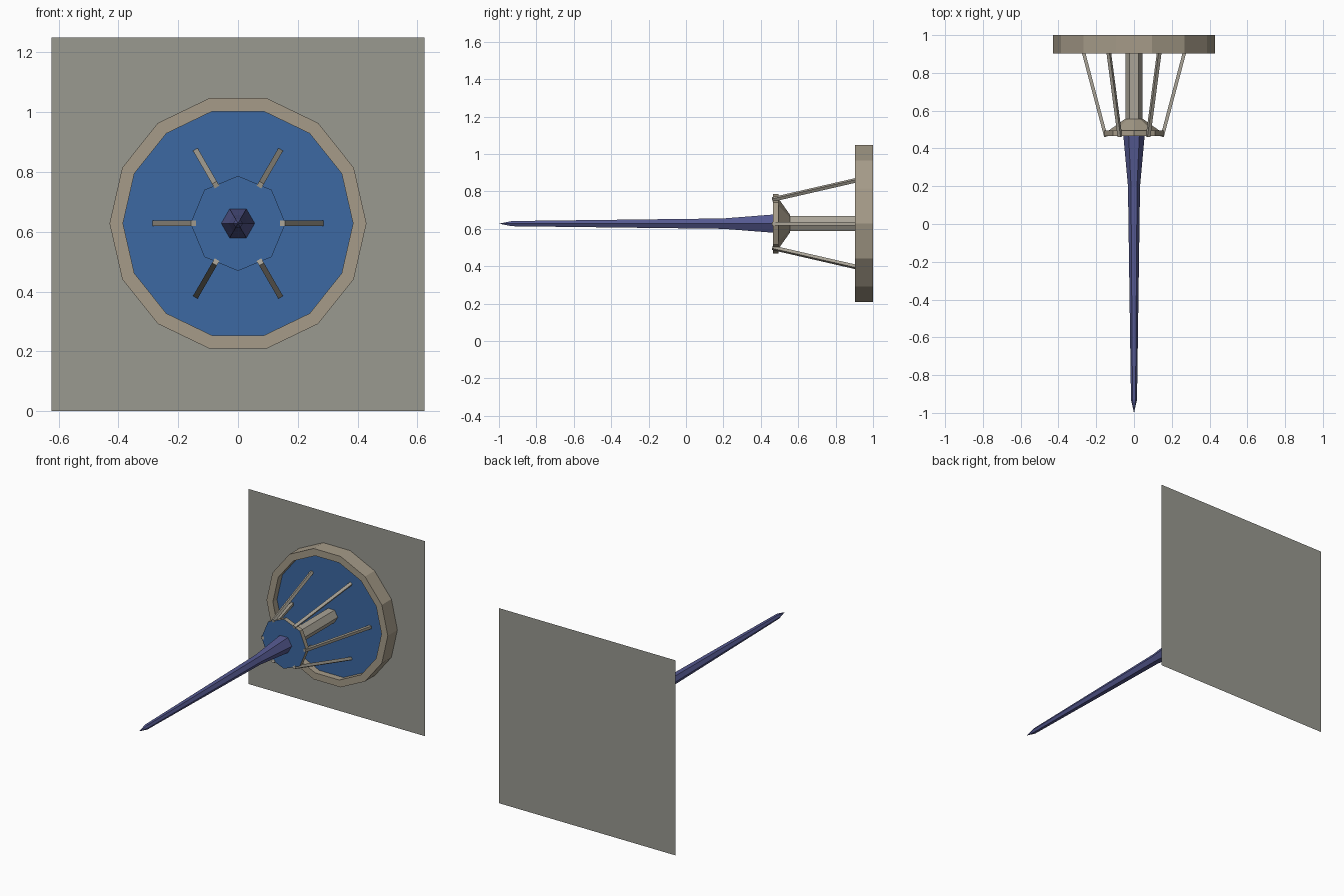
import bpy, bmesh
from math import sin, cos, pi
from mathutils import Vector, Matrix

if "Cube" in bpy.data.objects:
    bpy.data.objects.remove(bpy.data.objects["Cube"])

CZ = 0.628  # height of the main axis


def mat(name, r, g, b):
    m = bpy.data.materials.new(name)
    m.diffuse_color = (r, g, b, 1)
    m.use_nodes = True
    m.node_tree.nodes["Principled BSDF"].inputs["Base Color"].default_value = m.diffuse_color
    return m


TAN = mat("tan_metal", 0.38, 0.33, 0.25)
STEEL = mat("pale_metal", 0.40, 0.37, 0.31)
BLUE = mat("blue_panel", 0.045, 0.14, 0.36)
VIOLET = mat("violet_spike", 0.09, 0.10, 0.28)
GREY = mat("wall_grey", 0.32, 0.32, 0.28)


def finish(name, bm, *mats):
    me = bpy.data.meshes.new(name)
    bm.to_mesh(me)
    bm.free()
    ob = bpy.data.objects.new(name, me)
    bpy.context.collection.objects.link(ob)
    for m in mats:
        me.materials.append(m)
    return ob


def turned(name, sides, profile, mats, cap_start=None, cap_end=None):
    """Turn (radius, y) points about the y axis; caps take a material index."""
    bm = bmesh.new()
    rings = []
    for r, y in profile:
        if r == 0:
            rings.append([bm.verts.new((0, y, CZ))] * sides)
        else:
            rings.append([bm.verts.new((r * cos(2 * pi * i / sides), y,
                                        CZ + r * sin(2 * pi * i / sides)))
                          for i in range(sides)])
    for a, b in zip(rings, rings[1:]):
        for i in range(sides):
            j = (i + 1) % sides
            bm.faces.new(list(dict.fromkeys((a[i], a[j], b[j], b[i]))))
    if cap_start is not None:
        bm.faces.new(rings[0]).material_index = cap_start
    if cap_end is not None:
        bm.faces.new(rings[-1]).material_index = cap_end
    bmesh.ops.recalc_face_normals(bm, faces=bm.faces)
    return finish(name, bm, *mats)


# flat square wall panel, facing the front
bm = bmesh.new()
bm.faces.new([bm.verts.new(p) for p in ((-0.625, 1, 0), (0.625, 1, 0),
                                        (0.625, 1, 1.25), (-0.625, 1, 1.25))])
finish("wall_panel", bm, GREY)

# fourteen-sided rim with a recessed blue floor
turned("base_rim", 14, [(0.43, 1.0), (0.43, 0.903), (0.385, 0.903), (0.385, 0.945)],
       (TAN, BLUE), cap_end=1)

# central post, hub with blue front face, and spike
turned("central_post", 6, [(0.046, 0.54), (0.046, 0.945)], (STEEL,))
turned("hub", 8, [(0.159, 0.465), (0.159, 0.494), (0.135, 0.494), (0.046, 0.557)],
       (TAN, BLUE), cap_start=1, cap_end=0)
turned("spike", 6, [(0.056, 0.465), (0.032, 0.2), (0.016, -0.93), (0, -1.0)],
       (VIOLET,))

# six slanted square struts around the post
for k in range(6):
    a = k * pi / 3
    radial = Vector((cos(a), 0, sin(a)))
    p = radial * 0.149 + Vector((0, 0.462, CZ))
    q = radial * 0.277 + Vector((0, 0.945, CZ))
    along = (q - p).normalized()
    side = Vector((-sin(a), 0, cos(a)))
    up = along.cross(side)
    frame = Matrix((side, up, along)).transposed().to_4x4()
    bm = bmesh.new()
    bmesh.ops.create_cube(bm, size=1, matrix=Matrix.Translation((p + q) / 2) @ frame
                          @ Matrix.Diagonal((0.018, 0.018, (q - p).length, 1)))
    bmesh.ops.recalc_face_normals(bm, faces=bm.faces)
    finish(f"strut_{k + 1}", bm, STEEL)
